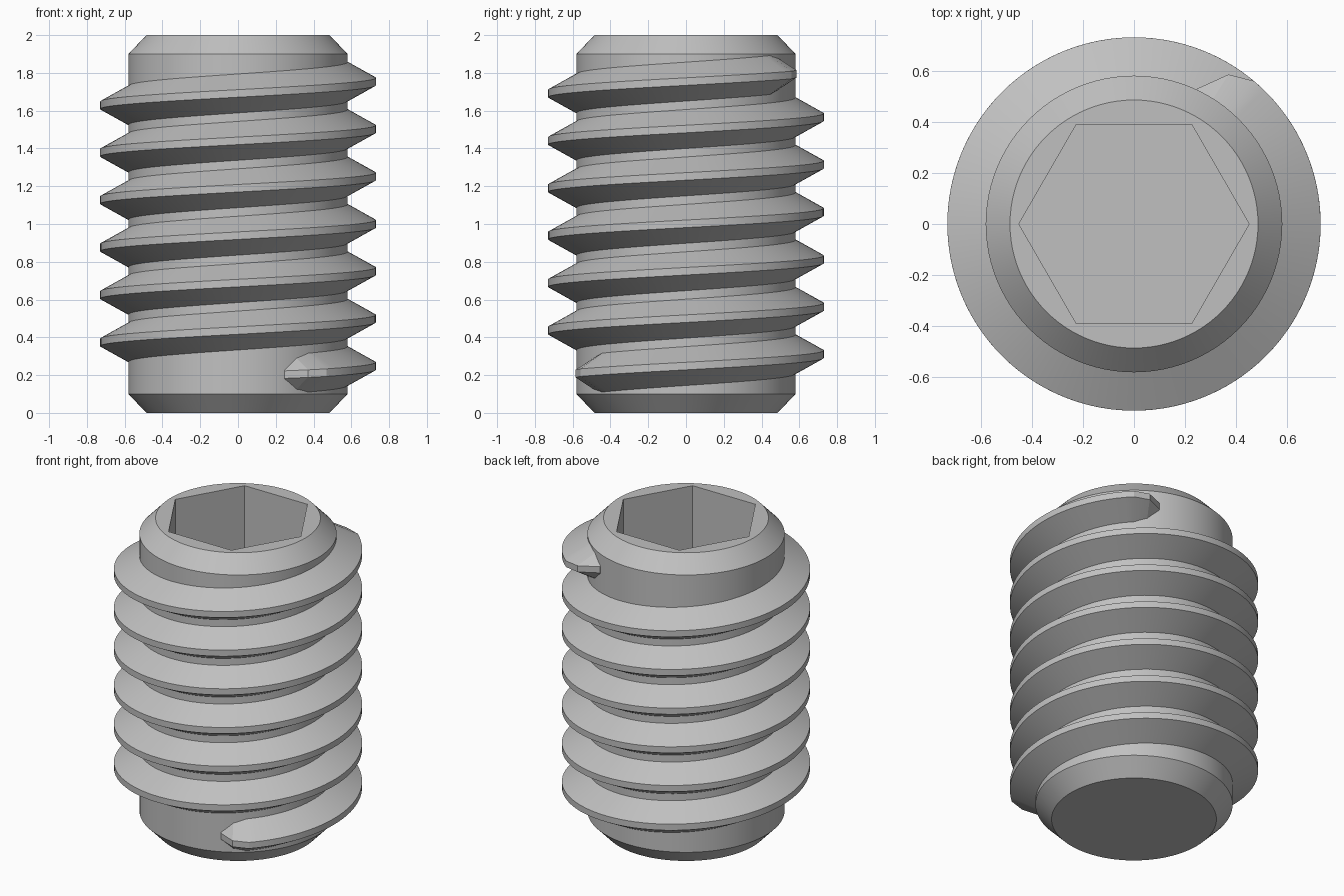
import bpy, bmesh
from math import sin, cos, pi, radians

if "Cube" in bpy.data.objects:
    bpy.data.objects.remove(bpy.data.objects["Cube"], do_unlink=True)

SEGMENTS = 96
BODY_R, CREST_R, INNER_R = 0.58, 0.73, 0.56
PITCH, TURNS, START_Z = 0.251, 6, 0.248
CREST_HALF, FLANK = 0.02, 0.553

steel = bpy.data.materials.new("steel grey")
steel.use_nodes = True
colour = (0.53, 0.53, 0.53, 1)
steel.diffuse_color = colour
steel.node_tree.nodes["Principled BSDF"].inputs["Base Color"].default_value = colour


def finish(name, bm):
    bmesh.ops.recalc_face_normals(bm, faces=bm.faces)
    mesh = bpy.data.meshes.new(name)
    bm.to_mesh(mesh)
    bm.free()
    mesh.materials.append(steel)
    obj = bpy.data.objects.new(name, mesh)
    bpy.context.collection.objects.link(obj)
    bpy.ops.object.select_all(action='DESELECT')
    obj.select_set(True)
    bpy.context.view_layer.objects.active = obj
    bpy.ops.object.shade_smooth_by_angle(angle=radians(25))


def loft(bm, rings, closed_ends=True):
    """Skin a list of equal point rings and cap both ends."""
    loops = [[bm.verts.new(p) for p in ring] for ring in rings]
    n = len(loops[0])
    for a, b in zip(loops, loops[1:]):
        for i in range(n):
            j = (i + 1) % n
            bm.faces.new((a[i], a[j], b[j], b[i]))
    bm.faces.new(loops[0][::-1])
    bm.faces.new(loops[-1])


def circle(radius, z):
    return [(radius * cos(2 * pi * i / SEGMENTS), radius * sin(2 * pi * i / SEGMENTS), z)
            for i in range(SEGMENTS)]


def hexagon(apothem, z):
    points = []
    for i in range(SEGMENTS):
        a = 2 * pi * i / SEGMENTS
        r = apothem / cos(a % (pi / 3) - pi / 6)
        points.append((r * cos(a), r * sin(a), z))
    return points


# Chamfered body with hexagonal socket
bm = bmesh.new()
loft(bm, [circle(0.485, 0), circle(BODY_R, 0.1), circle(BODY_R, 1.9),
          circle(0.485, 2), hexagon(0.39, 2), hexagon(0.39, 1.25)])
finish("screw_body", bm)


# Helical thread that slides into the body at both ends
def thread_section(degrees, crest):
    a = radians(degrees)
    z = START_Z + PITCH * degrees / 360
    root_half = CREST_HALF + (crest - INNER_R) * FLANK
    outline = [(INNER_R, -root_half), (crest, -CREST_HALF),
               (crest, CREST_HALF), (INNER_R, root_half)]
    return [(r * cos(a), r * sin(a), z + dz) for r, dz in outline]


runout = [(65, 0.584), (57.7, 0.692)]
last = 360 * TURNS
steps = 600
path = [(-a, r) for a, r in runout]
path += [(-50 + (last + 100) * i / steps, CREST_R) for i in range(steps + 1)]
path += [(last + a, r) for a, r in reversed(runout)]

bm = bmesh.new()
loft(bm, [thread_section(a, r) for a, r in path])
finish("screw_thread", bm)
